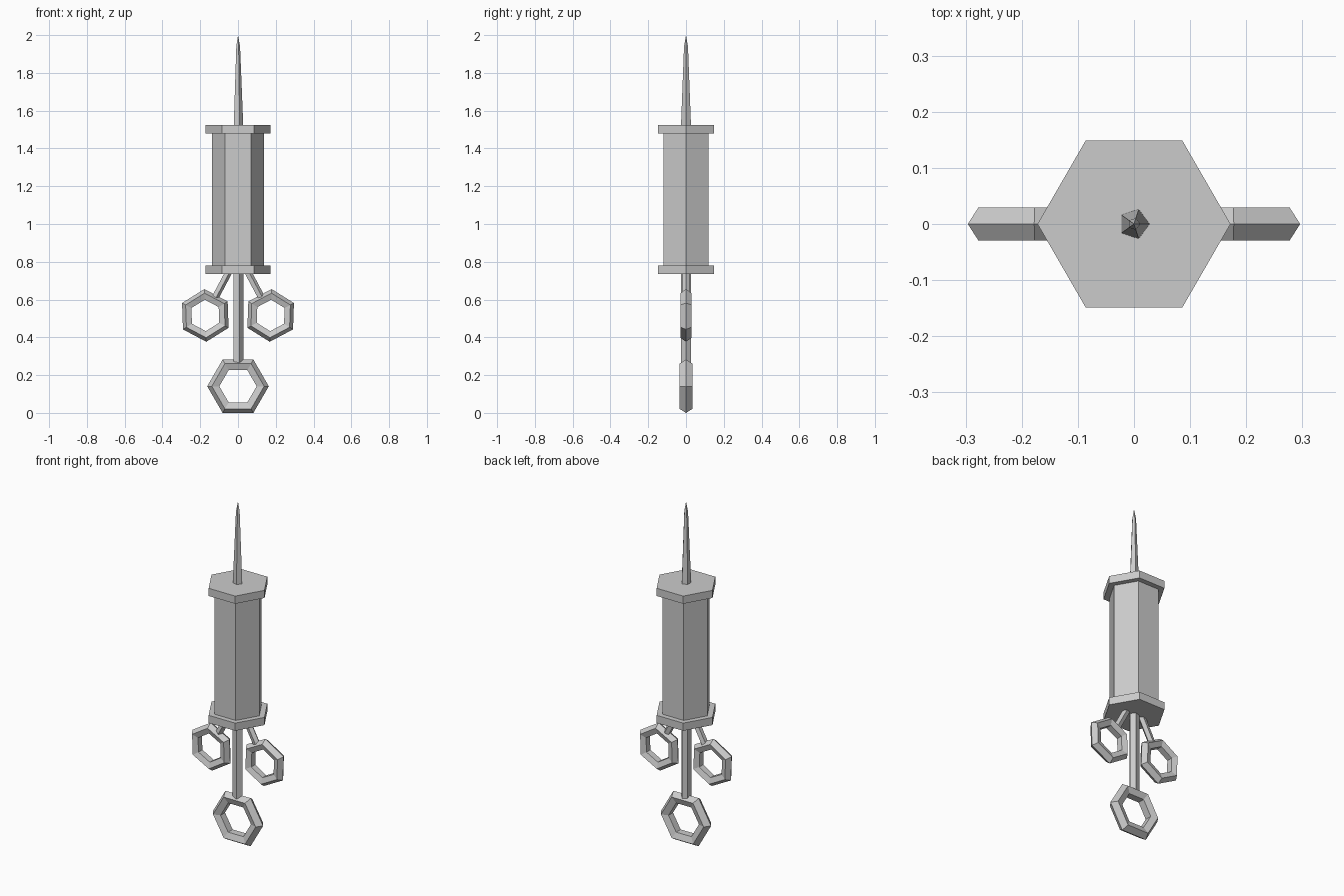
import bpy, bmesh
from math import sin, cos, tau, radians
from mathutils import Vector

cube = bpy.data.objects.get("Cube")
if cube:
    bpy.data.objects.remove(cube, do_unlink=True)

GREY = (0.6, 0.6, 0.6, 1)
metal = bpy.data.materials.new("plain grey")
metal.use_nodes = True
metal.diffuse_color = GREY
metal.node_tree.nodes["Principled BSDF"].inputs["Base Color"].default_value = GREY


def make_object(name, bm):
    bmesh.ops.recalc_face_normals(bm, faces=bm.faces)
    mesh = bpy.data.meshes.new(name)
    bm.to_mesh(mesh)
    bm.free()
    mesh.materials.append(metal)
    obj = bpy.data.objects.new(name, mesh)
    bpy.context.collection.objects.link(obj)
    return obj


def bridge(bm, a, b):
    for i in range(len(a)):
        j = (i + 1) % len(a)
        bm.faces.new((a[i], a[j], b[j], b[i]))


def prism(name, sides, start, end, r_start, r_end, tip=None):
    """Straight prism or taper between two points, with an optional point."""
    start, end = Vector(start), Vector(end)
    axis = (end - start).normalized()
    side_y = Vector((0, 1, 0))
    side_x = side_y.cross(axis)
    bm = bmesh.new()
    rings = []
    for centre, r in ((start, r_start), (end, r_end)):
        rings.append([bm.verts.new(centre + r * (cos(tau * i / sides) * side_x
                                                 + sin(tau * i / sides) * side_y))
                      for i in range(sides)])
    bridge(bm, *rings)
    bm.faces.new(rings[0])
    if tip:
        point = bm.verts.new(tip)
        for i in range(sides):
            bm.faces.new((rings[1][i], rings[1][(i + 1) % sides], point))
    else:
        bm.faces.new(rings[1])
    return make_object(name, bm)


def finger_ring(name, x, z, major, minor, turn):
    """Six-sided upright loop with a five-sided section, ridge outward."""
    bm = bmesh.new()
    loops = []
    for i in range(6):
        a = turn + tau * i / 6
        loop = []
        for k in range(5):
            r = major + minor * cos(tau * k / 5)
            loop.append(bm.verts.new((x + r * cos(a), minor * sin(tau * k / 5),
                                      z + r * sin(a))))
        loops.append(loop)
    for i in range(6):
        bridge(bm, loops[i], loops[(i + 1) % 6])
    return make_object(name, bm)


# Body and its two end plates
prism("barrel", 6, (0, 0, 0.77), (0, 0, 1.49), 0.138, 0.138)
prism("lower_flange", 6, (0, 0, 0.735), (0, 0, 0.78), 0.172, 0.172)
prism("upper_flange", 6, (0, 0, 1.48), (0, 0, 1.525), 0.172, 0.172)

# Needle
prism("needle", 5, (0, 0, 1.515), (0, 0, 1.94), 0.028, 0.011, (0, 0, 2.0))

# Plunger
prism("plunger_rod", 5, (0, 0, 0.26), (0, 0, 0.75), 0.028, 0.028)
finger_ring("thumb_ring", 0, 0.141, 0.1275, 0.0355, 0)

# Side grips, mirrored left and right
tilt = radians(28)
ring_x, ring_z = 0.173, 0.516
for side, s in (("left", 1), ("right", -1)):
    def along(d):
        return (s * (ring_x - d * sin(tilt)), 0, ring_z + d * cos(tilt))
    prism(side + "_grip_rod", 5, along(0.095), along(0.27), 0.02, 0.02)
    finger_ring(side + "_finger_ring", s * ring_x, ring_z, 0.1085, 0.031,
                radians(90 - 2 * s))
